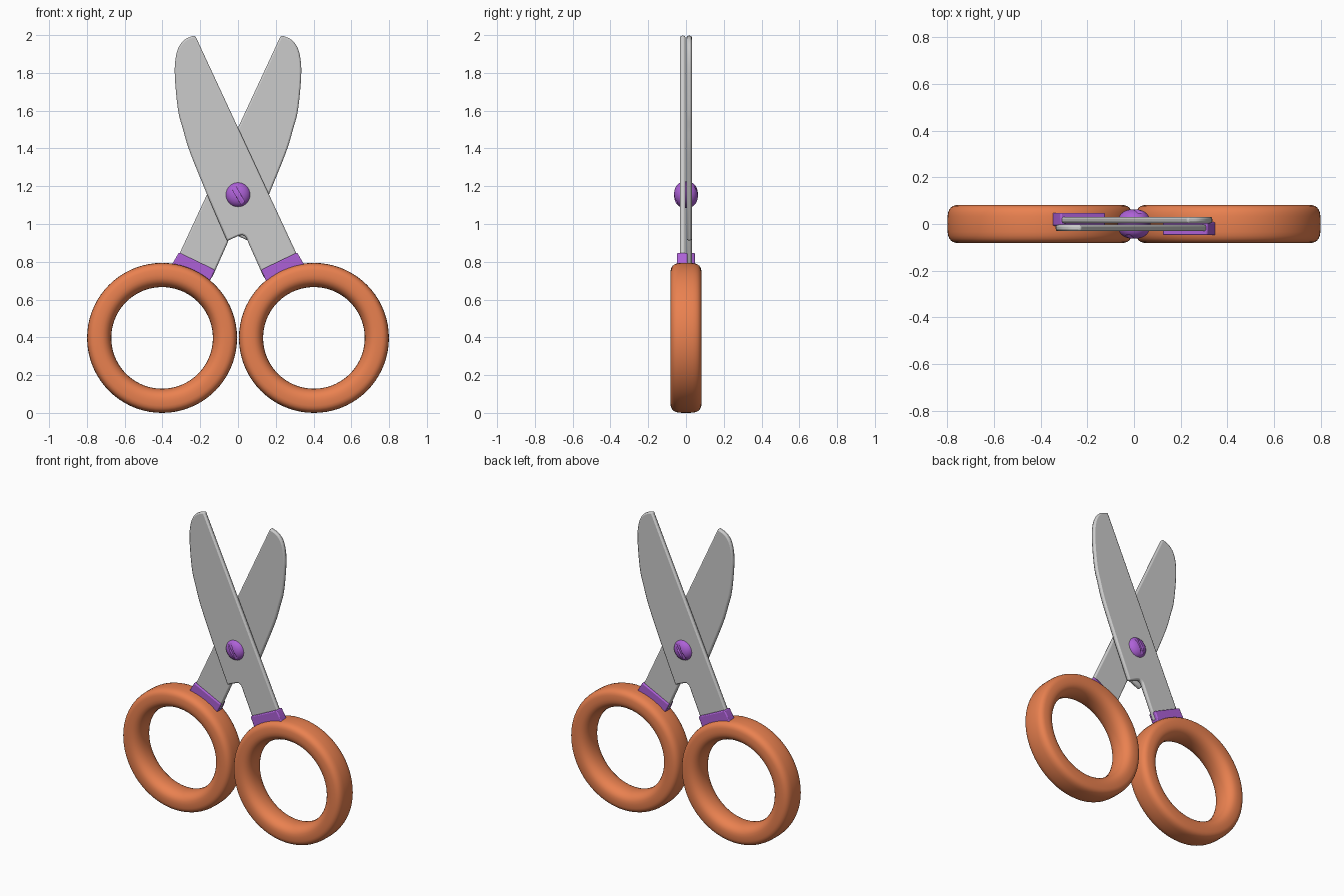
import bpy, bmesh
from math import sin, cos, pi, radians, copysign
from mathutils import Vector

if "Cube" in bpy.data.objects:
    bpy.data.objects.remove(bpy.data.objects["Cube"])


def material(name, rgb):
    m = bpy.data.materials.new(name)
    m.diffuse_color = (*rgb, 1)
    m.use_nodes = True
    m.node_tree.nodes["Principled BSDF"].inputs["Base Color"].default_value = m.diffuse_color
    return m


orange = material("orange_plastic", (0.82, 0.22, 0.08))
purple = material("purple_plastic", (0.42, 0.12, 0.68))


def make_object(name, bm, mat=None, angle=35, bevel=0):
    bmesh.ops.recalc_face_normals(bm, faces=bm.faces)
    mesh = bpy.data.meshes.new(name)
    bm.to_mesh(mesh)
    bm.free()
    ob = bpy.data.objects.new(name, mesh)
    bpy.context.collection.objects.link(ob)
    if mat:
        mesh.materials.append(mat)
    bpy.ops.object.select_all(action='DESELECT')
    ob.select_set(True)
    bpy.context.view_layer.objects.active = ob
    bpy.ops.object.shade_smooth_by_angle(angle=radians(angle))
    if bevel:
        b = ob.modifiers.new("bevel", 'BEVEL')
        b.width, b.segments, b.limit_method = bevel, 2, 'ANGLE'
        b.angle_limit = radians(35)
    return ob


def turned_copy(ob, name):
    """Second half of the scissors: half turn about the vertical axis."""
    c = ob.copy()
    c.name = name
    c.rotation_euler.z = pi
    bpy.context.collection.objects.link(c)
    return c


def spline(pts, n=5):
    """Catmull-Rom curve through the points."""
    p = [Vector(q) for q in pts]
    p = [2 * p[0] - p[1]] + p + [2 * p[-1] - p[-2]]
    out = []
    for a, b, c, d in zip(p, p[1:], p[2:], p[3:]):
        for i in range(n):
            t = i / n
            out.append(0.5 * (2 * b + (c - a) * t + (2 * a - 5 * b + 4 * c - d) * t * t
                              + (3 * b - a - 3 * c + d) * t ** 3))
    return out + [p[-2]]


def plate(name, outline, y0, y1, mat=None, bevel=0):
    bm = bmesh.new()
    f = bm.faces.new([bm.verts.new((x, y0, z)) for x, z in outline])
    ext = bmesh.ops.extrude_face_region(bm, geom=[f])
    bmesh.ops.translate(bm, vec=(0, y1 - y0, 0),
                        verts=[v for v in ext['geom'] if isinstance(v, bmesh.types.BMVert)])
    return make_object(name, bm, mat, bevel=bevel)


def power(v, e):
    return copysign(abs(v) ** e, v)


# Blades: curved back, straight cutting edge, notch and tang
back = spline([(-.228, 2.0), (-.286, 1.973), (-.323, 1.912), (-.335, 1.80), (-.318, 1.607),
               (-.291, 1.50), (-.254, 1.379), (-.164, 1.156)])
notch = spline([(0, .936), (.022, .942), (.042, .93), (.055, .9)], 3)
outline = back + [(-.058, .910)] + notch + [(.14, .71), (.335, .77), (.322, .817)]
front_blade = plate("front_blade", outline, -.031, -.003, bevel=.009)
turned_copy(front_blade, "back_blade")

# Collars where the tangs enter the handles
collar = plate("right_collar", [(.122, .757), (.313, .849), (.347, .79), (.36, .745),
                                (.17, .66), (.148, .70)], -.048, .008, purple, bevel=.006)
turned_copy(collar, "left_collar")

# Finger rings: flatter on the outside, rounder on the inside
bm = bmesh.new()
rows, seg, R = 72, 28, .333
grid = []
for i in range(rows):
    a = 2 * pi * i / rows
    row = []
    for j in range(seg):
        t = 2 * pi * j / seg
        e = 2 / 3.4 if cos(t) > 0 else 2 / 2.3
        r = R + .064 * power(cos(t), e)
        row.append(bm.verts.new((.402 + r * cos(a), .082 * power(sin(t), e), .397 + r * sin(a))))
    grid.append(row)
for i in range(rows):
    for j in range(seg):
        k, m = (i + 1) % rows, (j + 1) % seg
        bm.faces.new((grid[i][j], grid[k][j], grid[k][m], grid[i][m]))
ring = make_object("right_finger_ring", bm, orange, 60)
turned_copy(ring, "left_finger_ring")

# Pivot screw with a slot cut into each domed head
bm = bmesh.new()
bmesh.ops.create_uvsphere(bm, u_segments=40, v_segments=20, radius=1)
for v in bm.verts:
    x, y, z = v.co
    h = (x * x + y * y) ** .5
    s = .07 * power(h, .85) / h if h > 1e-5 else 0
    v.co = (x * s, .063 * power(z, .85), 1.155 + y * s)
screw = make_object("pivot_screw", bm, purple, 40)

for side in (-1, 1):
    bm = bmesh.new()
    bmesh.ops.create_cube(bm, size=1)
    bmesh.ops.scale(bm, vec=(.024, .03, .104), verts=bm.verts)
    slot = make_object("slot_cutter", bm)
    slot.location = (0, side * .063, 1.155)
    slot.rotation_euler.y = side * radians(30)
    slot.hide_render = True
    slot.display_type = 'WIRE'
    cut = screw.modifiers.new("slot", 'BOOLEAN')
    cut.object, cut.operation, cut.solver = slot, 'DIFFERENCE', 'EXACT'
